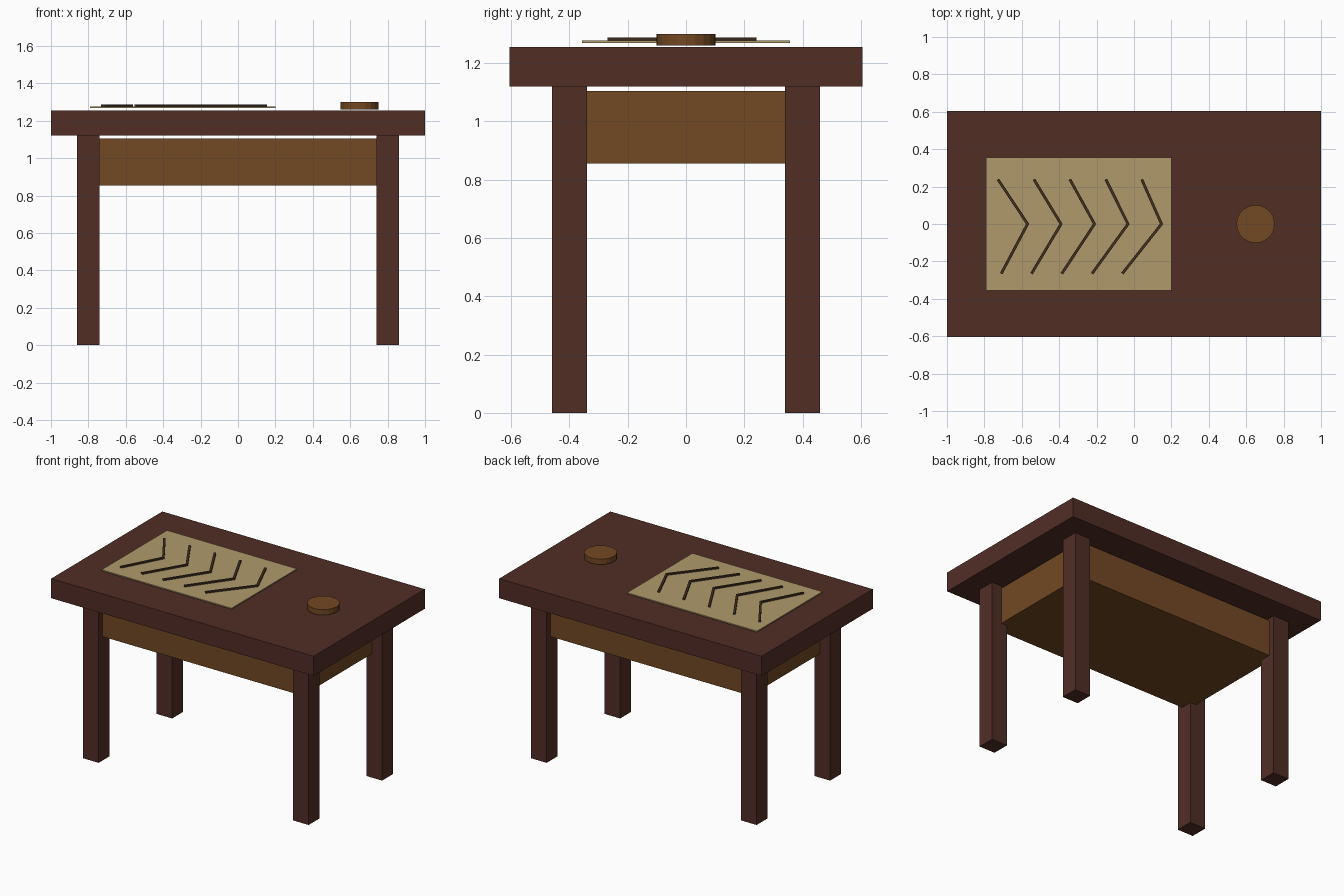
import bpy, math

if "Cube" in bpy.data.objects:
    bpy.data.objects.remove(bpy.data.objects["Cube"])


def material(name, rgb):
    # sRGB 0-255 to linear
    lin = [((c / 255 + 0.055) / 1.055) ** 2.4 for c in rgb]
    m = bpy.data.materials.new(name)
    m.diffuse_color = (*lin, 1)
    m.use_nodes = True
    m.node_tree.nodes["Principled BSDF"].inputs["Base Color"].default_value = m.diffuse_color
    return m


dark_wood = material("dark wood", (81, 46, 37))
light_wood = material("light wood", (114, 72, 35))
parchment = material("parchment", (176, 154, 108))
ink = material("ink", (64, 46, 30))


def box(name, centre, size, mat, angle=0):
    bpy.ops.mesh.primitive_cube_add(size=1, location=centre, rotation=(0, 0, angle))
    ob = bpy.context.object
    ob.name = name
    ob.scale = size
    bpy.ops.object.transform_apply(location=False, rotation=False, scale=True)
    ob.data.materials.append(mat)
    return ob


# Table top, legs and the drawer box under the top
box("table_top", (0, 0, 1.1875), (2, 1.21, 0.135), dark_wood)
for sx, side in ((-1, "left"), (1, "right")):
    for sy, end in ((-1, "front"), (1, "back")):
        box(f"{end}_{side}_leg", (sx * 0.8, sy * 0.4, 0.56), (0.12, 0.12, 1.12), dark_wood)
box("drawer_box", (0, 0, 0.98), (1.57, 0.84, 0.25), light_wood)

# Sheet lying on the left of the top
box("sheet", (-0.295, 0, 1.273), (0.99, 0.712, 0.008), parchment)


# Chevron strokes on the sheet, each made of two straight bars
def stroke(name, a, b):
    dx, dy = b[0] - a[0], b[1] - a[1]
    box(name, ((a[0] + b[0]) / 2, (a[1] + b[1]) / 2, 1.282),
        (math.hypot(dx, dy) + 0.008, 0.015, 0.01), ink, math.atan2(dy, dx))


for i in range(5):
    apex = (-0.569 + 0.179 * i, 0)
    stroke(f"chevron_{i + 1}_back", (-0.725 + 0.192 * i, 0.235), apex)
    stroke(f"chevron_{i + 1}_front", (-0.708 + 0.162 * i, -0.262), apex)

# Round disc on the right of the top
bpy.ops.mesh.primitive_cylinder_add(vertices=20, radius=0.102, depth=0.038,
                                    location=(0.65, 0, 1.28))
disc = bpy.context.object
disc.name = "round_disc"
disc.data.materials.append(light_wood)
